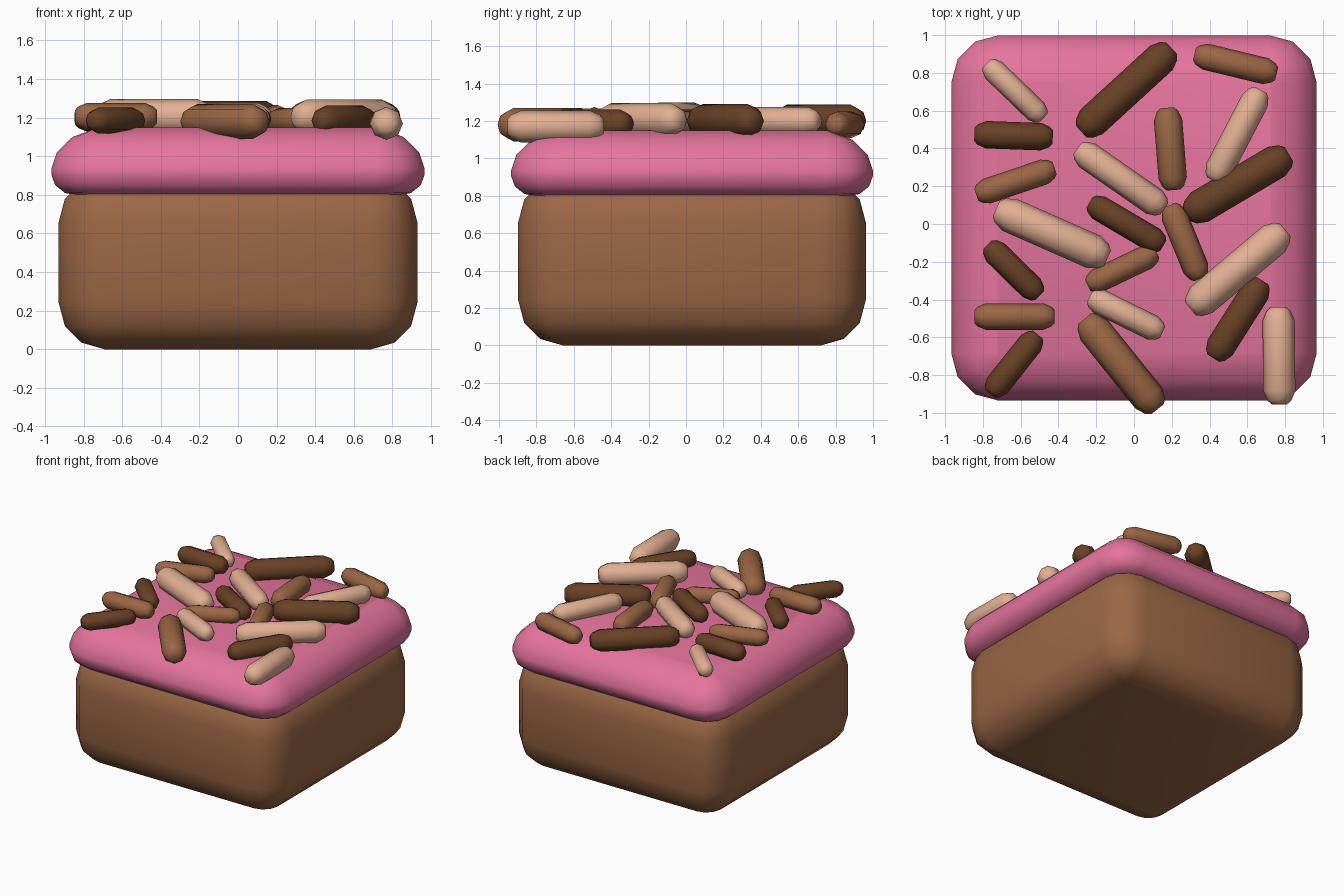
import bpy, bmesh, math
from mathutils import Vector, Matrix

if "Cube" in bpy.data.objects:
    bpy.data.objects.remove(bpy.data.objects["Cube"])


def material(name, rgb):
    m = bpy.data.materials.new(name)
    m.diffuse_color = (*rgb, 1)
    m.use_nodes = True
    m.node_tree.nodes["Principled BSDF"].inputs["Base Color"].default_value = m.diffuse_color
    return m


brown = material("cake brown", (0.33, 0.135, 0.06))
pink = material("icing pink", (0.79, 0.175, 0.34))
dark = material("dark chocolate", (0.14, 0.053, 0.019))
cream = material("cream", (0.76, 0.43, 0.29))


def loft(name, rings, mat):
    """Bridge closed rings of points and cap both ends."""
    bm = bmesh.new()
    loops = [[bm.verts.new(p) for p in ring] for ring in rings]
    n = len(loops[0])
    for a, b in zip(loops, loops[1:]):
        for i in range(n):
            j = (i + 1) % n
            bm.faces.new((a[i], a[j], b[j], b[i]))
    bm.faces.new(loops[0][::-1])
    bm.faces.new(loops[-1])
    bmesh.ops.recalc_face_normals(bm, faces=bm.faces[:])
    for f in bm.faces:
        f.smooth = True
    me = bpy.data.meshes.new(name)
    bm.to_mesh(me)
    bm.free()
    me.materials.append(mat)
    ob = bpy.data.objects.new(name, me)
    bpy.context.collection.objects.link(ob)
    return ob


def rounded_square(half, radius, z, cy=0.032, seg=3):
    pts = []
    for q in range(4):
        a0 = q * math.pi / 2
        mid = a0 + math.pi / 4
        c = half - radius
        cx = math.copysign(c, math.cos(mid))
        cyy = math.copysign(c, math.sin(mid))
        for k in range(seg + 1):
            a = a0 + k * math.pi / 2 / seg
            pts.append((cx + radius * math.cos(a), cy + cyy + radius * math.sin(a), z))
    return pts


def slab(name, half, radius, profile, mat):
    """Rounded slab; profile holds (inset, height) pairs."""
    return loft(name, [rounded_square(half - d, max(radius - d, 0.008), z)
                       for d, z in profile], mat)


# cake block and icing slab
slab("cake", 0.93, 0.245,
     [(0.24, 0), (0.12, 0.034), (0.033, 0.12), (0, 0.245),
      (0, 0.655), (0.033, 0.78), (0.12, 0.866), (0.24, 0.9)], brown)
slab("icing", 0.967, 0.25,
     [(0.14, 0.796), (0.07, 0.81), (0.02, 0.85), (0, 0.905), (0, 0.935),
      (0.028, 1.02), (0.11, 1.10), (0.24, 1.148)], pink)


def sprinkle(name, x1, y1, x2, y2, width, z, mat):
    """Eight-sided capsule between two tips."""
    a, b = Vector((x1, y1, z)), Vector((x2, y2, z))
    d = (b - a).normalized()
    side = Vector((-d.y, d.x, 0))
    r, length = width / 2, (b - a).length
    ends = [(0, 0.48), (0.25 * r, 0.75), (0.85 * r, 1.0)]
    steps = ends + [(length - t, s) for t, s in reversed(ends)]
    rings = [[a + d * t + (side * math.cos(k * math.pi / 4)
              + Vector((0, 0, 1)) * math.sin(k * math.pi / 4)) * r * s
              for k in range(8)] for t, s in steps]
    loft(name, rings, mat)


# sprinkles: both tips, width, centre height
groups = {
    "cream_sprinkle": (cream, [
        (-0.78, 0.85, -0.48, 0.56, 0.125, 1.18),
        (-0.73, 0.08, -0.14, -0.18, 0.185, 1.205),
        (-0.30, 0.40, 0.16, 0.08, 0.15, 1.2),
        (0.67, 0.71, 0.42, 0.23, 0.15, 1.2),
        (-0.235, -0.385, 0.15, -0.575, 0.135, 1.2),
        (0.30, -0.45, 0.80, -0.03, 0.18, 1.205),
        (0.765, -0.44, 0.77, -0.955, 0.17, 1.17)]),
    "dark_sprinkle": (dark, [
        (-0.845, 0.475, -0.43, 0.46, 0.145, 1.2),
        (-0.775, -0.11, -0.50, -0.38, 0.135, 1.2),
        (-0.76, -0.90, -0.51, -0.585, 0.135, 1.185),
        (-0.28, 0.49, 0.20, 0.93, 0.175, 1.2),
        (0.28, 0.05, 0.82, 0.37, 0.18, 1.2),
        (-0.235, 0.115, 0.155, -0.115, 0.135, 1.195),
        (0.68, -0.30, 0.42, -0.71, 0.155, 1.185)]),
    "brown_sprinkle": (brown, [
        (-0.835, 0.155, -0.42, 0.295, 0.135, 1.2),
        (-0.845, -0.49, -0.42, -0.49, 0.14, 1.205),
        (0.32, 0.90, 0.755, 0.795, 0.14, 1.18),
        (0.175, 0.615, 0.21, 0.18, 0.15, 1.19),
        (0.19, 0.10, 0.35, -0.29, 0.14, 1.18),
        (-0.245, -0.325, 0.12, -0.15, 0.13, 1.185),
        (-0.26, -0.50, 0.125, -0.98, 0.18, 1.18)]),
}
for name, (mat, items) in groups.items():
    for i, spec in enumerate(items):
        sprinkle(f"{name}_{i + 1}", *spec, mat)
